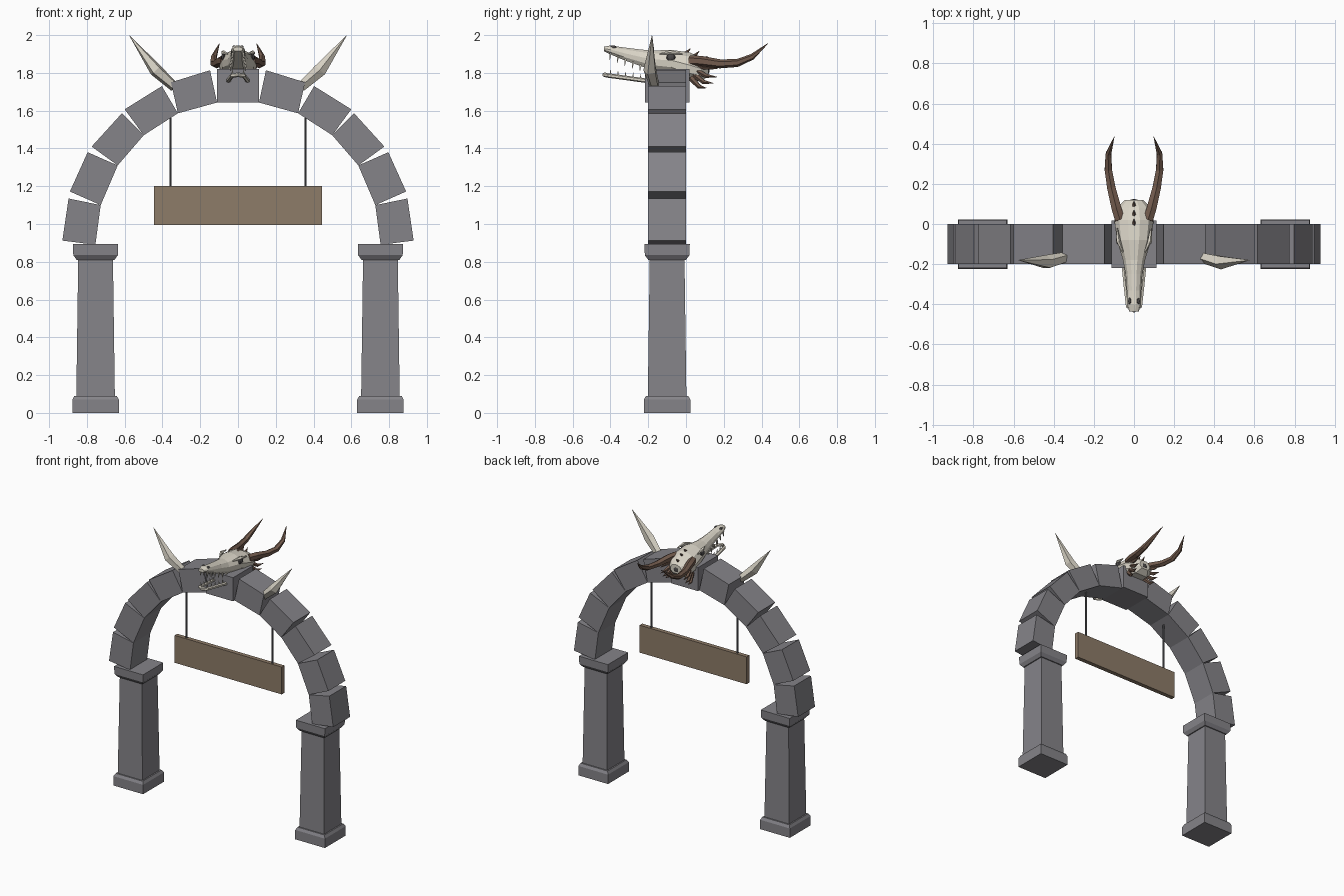
import bpy, bmesh, math
from mathutils import Vector, Matrix

if "Cube" in bpy.data.objects:
    bpy.data.objects.remove(bpy.data.objects["Cube"])


def material(name, rgb):
    m = bpy.data.materials.new(name)
    m.use_nodes = True
    m.diffuse_color = (*rgb, 1)
    bsdf = m.node_tree.nodes["Principled BSDF"]
    bsdf.inputs["Base Color"].default_value = (*rgb, 1)
    bsdf.inputs["Roughness"].default_value = 0.8
    return m


STONE = material("grey stone", (0.235, 0.23, 0.25))
WOOD = material("sign wood", (0.27, 0.20, 0.14))
BONE = material("pale bone", (0.70, 0.66, 0.57))
HORN = material("brown horn", (0.17, 0.105, 0.075))
IRON = material("dark iron", (0.11, 0.11, 0.12))
DARK = material("dark socket", (0.07, 0.065, 0.065))


def finish(name, bm, mat):
    bmesh.ops.recalc_face_normals(bm, faces=bm.faces)
    mesh = bpy.data.meshes.new(name)
    bm.to_mesh(mesh)
    bm.free()
    mesh.materials.append(mat)
    ob = bpy.data.objects.new(name, mesh)
    bpy.context.collection.objects.link(ob)
    return ob


def loft(name, rings, mat):
    """Skin a list of equal-length point rings and cap both ends."""
    bm = bmesh.new()
    rows = [[bm.verts.new(p) for p in ring] for ring in rings]
    n = len(rows[0])
    for a, b in zip(rows, rows[1:]):
        for i in range(n):
            j = (i + 1) % n
            bm.faces.new((a[i], a[j], b[j], b[i]))
    bm.faces.new(rows[0])
    bm.faces.new(rows[-1])
    return finish(name, bm, mat)


def tube(name, path, radii, mat, sides=6):
    """Tapered tube along a path."""
    pts = [Vector(p) for p in path]
    rings = []
    for i, p in enumerate(pts):
        tangent = pts[min(i + 1, len(pts) - 1)] - pts[max(i - 1, 0)]
        q = tangent.to_track_quat('Z', 'Y')
        angles = [math.tau * (k + 0.5) / sides for k in range(sides)]
        rings.append([p + q @ Vector((math.cos(a), math.sin(a), 0)) * radii[i]
                      for a in angles])
    return loft(name, rings, mat)


def box(name, lo, hi, mat):
    return loft(name, [[(lo[0], lo[1], z), (hi[0], lo[1], z),
                        (hi[0], hi[1], z), (lo[0], hi[1], z)]
                       for z in (lo[2], hi[2])], mat)


def blob(name, centre, size, mat):
    bm = bmesh.new()
    bmesh.ops.create_uvsphere(bm, u_segments=8, v_segments=6, radius=1)
    bmesh.ops.transform(bm, verts=bm.verts, matrix=Matrix.Translation(centre)
                        @ Matrix.Diagonal((*size, 1)))
    return finish(name, bm, mat)


def flip(s, path):
    return [(s * x, y, z) for x, y, z in path]


MID = -0.1  # depth centre of the arch

# Arch stones: shared inner corners, separate outer corners leave wedge gaps
inner = [(0.755, 0.89), (0.727, 1.10), (0.637, 1.31),
         (0.499, 1.47), (0.318, 1.586), (0.111, 1.643)]
outer = [((0.93, 0.912), (0.897, 1.135)), ((0.89, 1.172), (0.796, 1.38)),
         ((0.775, 1.41), (0.615, 1.586)), ((0.60, 1.607), (0.403, 1.73)),
         ((0.355, 1.75), (0.148, 1.814))]
# Pillar outline: height and half width
pillar = [(0, 0.123), (0.07, 0.123), (0.09, 0.112), (0.09, 0.102),
          (0.81, 0.092), (0.81, 0.1), (0.835, 0.118), (0.893, 0.12)]

for side, s in (("left", 1), ("right", -1)):
    loft(side + "_pillar", [[(s * 0.754 + a * h, MID + b * h, z)
         for a, b in ((-1, -1), (1, -1), (1, 1), (-1, 1))]
        for z, h in pillar], STONE)
    for i, (low, high) in enumerate(outer):
        corners = (low, high, inner[i + 1], inner[i])
        loft(f"{side}_arch_stone_{i + 1}", [[(s * x, y, z) for x, z in corners]
             for y in (-0.2, 0)], STONE)

    # Hanging rod
    tube(side + "_sign_rod", [(s * 0.357, MID, 1.19), (s * 0.357, MID, 1.56)],
         (0.007, 0.007), IRON)

    # Bone tusk on the arch
    tube(side + "_arch_tusk", flip(s, [(0.335, -0.165, 1.725), (0.435, -0.19, 1.815),
         (0.575, -0.18, 1.998)]), (0.027, 0.036, 0.001), BONE, 5)

    # Long curved skull horn
    tube(side + "_skull_horn", flip(s, [(0.07, 0.02, 1.865), (0.088, 0.08, 1.862),
         (0.113, 0.18, 1.848), (0.128, 0.27, 1.852), (0.127, 0.35, 1.885),
         (0.098, 0.435, 1.957)]),
         (0.028, 0.028, 0.024, 0.021, 0.016, 0.001), HORN)

    # Spikes behind the cheek
    for i, (y, z) in enumerate([(0.17, 1.822), (0.165, 1.778),
                                (0.145, 1.745), (0.108, 1.72)]):
        root = (0.07, 0.055 - 0.01 * i, 1.84 - 0.022 * i)
        tube(f"{side}_cheek_spike_{i + 1}", flip(s, [root,
             (0.088, y * 0.65, z + 0.006), (0.096, y, z)]),
             (0.016, 0.012, 0.001), HORN, 5)

    # Eye socket, brow, nostril
    blob(side + "_eye_socket", (s * 0.078, -0.08, 1.882), (0.012, 0.025, 0.02), DARK)
    tube(side + "_brow", flip(s, [(0.055, -0.14, 1.9), (0.078, -0.085, 1.908),
         (0.085, -0.02, 1.9)]), (0.004, 0.012, 0.004), BONE, 5)
    blob(side + "_nostril", (s * 0.021, -0.385, 1.935), (0.009, 0.018, 0.01), DARK)

    # Teeth of both jaws
    for i in range(6):
        y = -0.40 + 0.04 * i
        x = 0.028 + 0.003 * i
        top = 1.905 - 0.015 * i
        tube(f"{side}_upper_tooth_{i + 1}", flip(s, [(x, y, top),
             (x, y - 0.004, top - 0.038)]), (0.008, 0.001), BONE, 4)
        if i < 5:
            low = 1.787 - 0.006 * i
            tube(f"{side}_lower_tooth_{i + 1}", flip(s, [(x, y, low),
                 (x, y, low + 0.032)]), (0.007, 0.001), BONE, 4)

# Keystone
box("keystone", (-0.112, -0.218, 1.643), (0.112, 0.018, 1.82), STONE)

# Hanging sign board
box("sign_board", (-0.444, MID - 0.016, 0.995), (0.444, MID + 0.016, 1.2), WOOD)

# Skull: depth, half width, bottom, top
stations = [(-0.435, 0.024, 1.915, 1.938), (-0.40, 0.036, 1.898, 1.945),
            (-0.33, 0.036, 1.868, 1.935), (-0.25, 0.042, 1.84, 1.925),
            (-0.18, 0.055, 1.815, 1.918), (-0.08, 0.085, 1.80, 1.922),
            (0.02, 0.098, 1.76, 1.908), (0.08, 0.085, 1.755, 1.878),
            (0.12, 0.045, 1.785, 1.85)]
half = [(0.6, 0), (0.95, 0.25), (1, 0.55), (0.75, 0.85), (0.3, 1)]
section = half + [(-x, z) for x, z in reversed(half)]
loft("skull", [[(x * w, y, lo + z * (hi - lo)) for x, z in section]
               for y, w, lo, hi in stations], BONE)
blob("neck_hollow", (0, 0.118, 1.812), (0.022, 0.006, 0.018), DARK)

# Lower jaw bent in a U
jaw = [(0.055, -0.17, 1.753), (0.042, -0.3, 1.771), (0.03, -0.41, 1.786)]
path = jaw + [(0, -0.432, 1.79)] + flip(-1, reversed(jaw))
tube("lower_jaw", path, [0.012] * len(path), BONE)

# Small crest spikes down the crown
for i, (y, z) in enumerate([(0.0, 1.905), (0.045, 1.89), (0.09, 1.865)]):
    tube(f"crest_spike_{i + 1}", [(0, y, z), (0, y + 0.025, z + 0.025)],
         (0.011, 0.001), HORN, 5)
